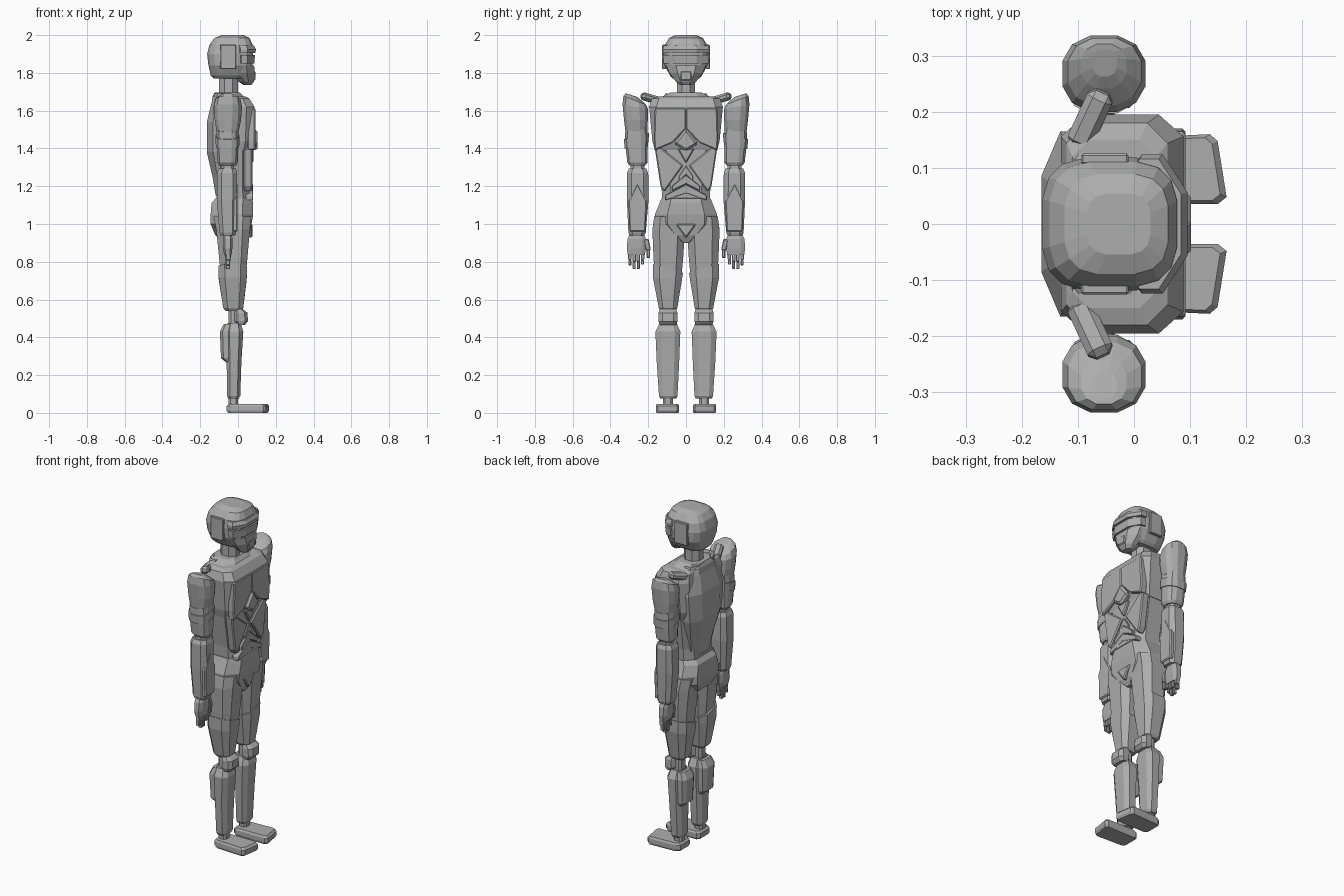
import bpy, bmesh, math
from mathutils import Matrix, Vector

grey = bpy.data.materials.new("light_grey_metal")
grey.diffuse_color = (0.42, 0.42, 0.42, 1)


def finish(name, bm, bevel=0):
    bmesh.ops.recalc_face_normals(bm, faces=bm.faces)
    me = bpy.data.meshes.new(name)
    bm.to_mesh(me)
    bm.free()
    me.materials.append(grey)
    ob = bpy.data.objects.new(name, me)
    bpy.context.collection.objects.link(ob)
    if bevel:
        m = ob.modifiers.new("bevel", 'BEVEL')
        m.width, m.segments = bevel, 1
    return ob


def ring(x0, x1, y0, y1, n, cx, cy):
    """Cross-section: chamfered rectangle (n = 8) or a squarish round (n > 8)."""
    if n == 8:
        ax, ay = (x1 - x0) * cx, (y1 - y0) * cy
        return [(x1, y0 + ay), (x1, y1 - ay), (x1 - ax, y1), (x0 + ax, y1),
                (x0, y1 - ay), (x0, y0 + ay), (x0 + ax, y0), (x1 - ax, y0)]
    pts = []
    for i in range(n):
        a = 2 * math.pi * (i + .5) / n
        c, s = math.cos(a), math.sin(a)
        px, py = [math.copysign(abs(v) ** cx, v) for v in (c, s)]
        pts.append(((x0 + x1) / 2 + px * (x1 - x0) / 2, (y0 + y1) / 2 + py * (y1 - y0) / 2))
    return pts


def loft(name, secs, n=8, cx=.22, cy=.22, pair=False):
    """Stack of sections (z, x0, x1, y0, y1, [tilt: z rise per unit of y])."""
    for s in ((1, -1) if pair else (1,)):
        bm, rows = bmesh.new(), []
        for z, x0, x1, y0, y1, *t in secs:
            k, mid = (t[0] if t else 0), (y0 + y1) / 2
            rows.append([bm.verts.new((x, s * y, z + k * (y - mid)))
                         for x, y in ring(x0, x1, y0, y1, n, cx, cy)])
        for a, b in zip(rows, rows[1:]):
            for i in range(n):
                j = (i + 1) % n
                bm.faces.new((a[i], a[j], b[j], b[i]))
        bm.faces.new(rows[0])
        bm.faces.new(rows[-1])
        finish(name + ("" if not pair else "_left" if s > 0 else "_right"), bm)


def plate(name, pts, x0, x1, pair=False, bevel=.006):
    """Polygon in (y, z), extruded along x."""
    for s in ((1, -1) if pair else (1,)):
        bm = bmesh.new()
        a = [bm.verts.new((x0, s * y, z)) for y, z in pts]
        b = [bm.verts.new((x1, s * y, z)) for y, z in pts]
        bm.faces.new(a)
        bm.faces.new(b)
        for i in range(len(pts)):
            j = (i + 1) % len(pts)
            bm.faces.new((a[i], a[j], b[j], b[i]))
        finish(name + ("" if not pair else "_left" if s > 0 else "_right"), bm, bevel)


def box(name, c, size, rz=0, rx=0, bevel=.006, pair=True):
    for s in ((1, -1) if pair else (1,)):
        bm = bmesh.new()
        m = (Matrix.Translation((c[0], s * c[1], c[2])) @ Matrix.Rotation(s * rz, 4, 'Z')
             @ Matrix.Rotation(s * rx, 4, 'X') @ Matrix.Diagonal(Vector((*size, 1))))
        bmesh.ops.create_cube(bm, size=1, matrix=m)
        finish(name + ("" if not pair else "_left" if s > 0 else "_right"), bm, bevel)


# Head: helmet, brim, visor, jaw, ear covers
loft("helmet", [(1.77, -.13, .05, -.07, .07), (1.785, -.145, .065, -.085, .085),
                (1.84, -.158, .078, -.115, .115), (1.90, -.165, .082, -.12, .12),
                (1.95, -.152, .078, -.112, .112), (1.985, -.125, .062, -.09, .09),
                (2.0, -.085, .03, -.055, .055)], n=16, cx=.62)
loft("brim", [(1.905, -.03, .092, -.122, .122), (1.925, -.03, .095, -.124, .124),
              (1.945, -.03, .084, -.116, .116)], cx=.35, cy=.27)
loft("visor", [(1.85, -.02, .086, -.118, .118), (1.895, -.02, .09, -.122, .122)], cx=.35, cy=.27)
loft("jaw", [(1.735, .03, .07, -.03, .03), (1.755, .0, .085, -.055, .055),
             (1.80, -.03, .09, -.088, .088), (1.84, -.03, .085, -.105, .105)], cx=.35, cy=.25)
box("ear_cover", (-.052, .116, 1.885), (.085, .02, .13), bevel=.004)
box("mouth_guard", (.08, 0, 1.785), (.025, .06, .05), pair=False)
# Neck and collar
loft("neck", [(1.62, -.10, 0, -.047, .047), (1.80, -.10, 0, -.047, .047)], n=8, cx=.28, cy=.28)
loft("collar", [(1.64, -.14, .05, -.14, .14), (1.675, -.135, .03, -.125, .125),
                (1.695, -.125, .01, -.085, .085)])
# Chest, back shell
loft("chest", [(1.39, -.11, .065, -.165, .165), (1.44, -.13, .082, -.178, .178),
               (1.62, -.13, .088, -.195, .195), (1.665, -.12, .06, -.18, .18),
               (1.675, -.11, .04, -.15, .15)], cx=.2, cy=.1)
loft("back_shell", [(1.15, -.118, -.03, -.09, .09), (1.25, -.135, -.03, -.11, .11),
                    (1.38, -.165, -.03, -.15, .15), (1.54, -.165, -.03, -.165, .165),
                    (1.69, -.128, -.05, -.11, .11)], cx=.25, cy=.24)
plate("breast_plate", [(0, 1.505), (.07, 1.43), (.165, 1.39), (.17, 1.45), (.165, 1.615), (0, 1.615)],
      .05, .092, pair=True)
plate("sternum_point", [(0, 1.51), (.065, 1.425), (0, 1.385), (-.065, 1.425)], .05, .102, bevel=.012)
# Abdomen with crossing plates
loft("abdomen", [(1.12, -.115, .066, -.125, .125), (1.2, -.11, .062, -.13, .13),
                 (1.41, -.12, .066, -.165, .165)], cy=.18)
plate("flank_plate", [(.165, 1.40), (.14, 1.41), (.015, 1.31), (.115, 1.17), (.135, 1.2)], .03, .076, pair=True)
plate("upper_belly", [(.045, 1.40), (0, 1.32), (-.045, 1.40)], .04, .082)
for i in range(3):
    t, w = 1.31 - .05 * i, .038 + .036 * i
    plate(f"belly_chevron_{i + 1}", [(0, t), (w, t - .058), (w, t - .085), (0, t - .048),
                                     (-w, t - .085), (-w, t - .058)], .04, .074 + .003 * i, bevel=.003)
plate("lower_belly", [(0, 1.175), (.11, 1.135), (-.11, 1.135)], .04, .079, bevel=.003)
# Pelvis
loft("pelvis", [(.90, -.06, .04, -.02, .02), (.94, -.12, .06, -.09, .09), (1.0, -.145, .072, -.165, .165),
                (1.05, -.145, .08, -.165, .165), (1.11, -.14, .08, -.14, .14),
                (1.135, -.12, .076, -.13, .13)], cx=.25, cy=.2)
plate("crotch_plate", [(.055, 1.0), (0, .925), (-.055, 1.0)], .03, .077)
# Legs
loft("thigh", [(.72, -.09, .04, .024, .165), (.82, -.1, .05, .015, .172), (.97, -.115, .063, .005, .178),
               (1.04, -.13, .07, .02, .168)], pair=True)
loft("thigh_guard", [(.54, -.066, .018, .055, .135), (.555, -.078, .028, .046, .144),
                     (.71, -.102, .046, .022, .175, .1), (.765, -.104, .048, .016, .176, .3)],
     pair=True)
loft("knee_joint", [(.45, -.05, .01, .065, .125), (.56, -.05, .01, .065, .125)], pair=True)
loft("knee_cap", [(.465, .0, .035, .052, .138), (.485, -.02, .053, .045, .146),
                  (.53, -.02, .05, .045, .146), (.55, -.015, .025, .052, .138)], pair=True)
loft("shin", [(.075, -.052, .003, .052, .135), (.09, -.058, .012, .045, .143), (.27, -.06, .018, .036, .155),
              (.43, -.065, .028, .03, .162), (.475, -.055, .015, .05, .14)], pair=True)
loft("calf", [(.265, -.06, -.03, .055, .135), (.29, -.09, -.03, .045, .147),
              (.43, -.096, -.03, .04, .152), (.47, -.075, -.03, .05, .14)], pair=True)
loft("ankle", [(.03, -.05, .0, .07, .122), (.085, -.05, .0, .07, .122)], pair=True)
for s, side in ((1, "left"), (-1, "right")):
    bm = bmesh.new()
    outline = [(-.06, .05), (-.045, .036), (.15, .036), (.165, .048), (.149, .148), (.135, .16),
               (-.04, .152), (-.06, .137)]
    rows = []
    for z, k in ((0, .93), (.012, 1), (.036, 1), (.048, .9)):
        rows.append([bm.verts.new((.05 + (x - .05) * k, s * (.098 + (y - .098) * k), z)) for x, y in outline])
    for a, b in zip(rows, rows[1:]):
        for i in range(8):
            bm.faces.new((a[i], a[i - 1], b[i - 1], b[i]))
    bm.faces.new(rows[0])
    bm.faces.new(rows[-1])
    finish("foot_" + side, bm)
# Arms
loft("shoulder_cap", [(1.49, -.115, .005, .205, .322, -.1), (1.55, -.125, .018, .2, .33),
                      (1.62, -.13, .023, .198, .338, .2), (1.655, -.12, .015, .21, .333, .38),
                      (1.675, -.095, -.012, .24, .322, .4), (1.682, -.075, -.03, .262, .312, .3)],
     n=12, cx=.85, pair=True)
loft("upper_arm", [(1.31, -.1, -.008, .215, .3), (1.325, -.11, 0, .203, .312),
                   (1.44, -.116, .004, .2, .325, -.1), (1.505, -.115, .004, .203, .324, -.3)],
     n=12, cx=.75, pair=True)
loft("arm_band", [(1.415, -.119, .008, .196, .327, -.25), (1.465, -.121, .01, .195, .33, -.25)],
     n=12, cx=.75, pair=True)
box("collar_bone", (-.078, .187, 1.665), (.048, .11, .04), rz=math.radians(-25), rx=math.radians(15), bevel=.012)
loft("elbow", [(1.27, -.09, -.02, .22, .295), (1.33, -.09, -.02, .22, .295)], pair=True)
loft("forearm", [(.94, -.092, -.015, .22, .3), (.955, -.098, -.01, .213, .305), (1.13, -.112, -.004, .198, .313),
                 (1.27, -.11, -.004, .2, .313), (1.293, -.1, -.012, .21, .303)], pair=True)
plate("forearm_plate", [(.215, .96), (.3, .96), (.305, 1.12), (.258, 1.22), (.207, 1.12)], -.03, -.002, pair=True)
# Hands
loft("palm", [(.835, -.072, -.035, .218, .308), (.87, -.08, -.03, .212, .313),
              (.92, -.08, -.028, .212, .31), (.95, -.078, -.035, .225, .295)], pair=True)
for i, low in enumerate((.785, .76, .76, .78)):
    y, mid = .23 + .0225 * i, (low + .84) / 2
    box(f"finger_upper_{i + 1}", (-.052, y, (mid + .84) / 2), (.026, .019, .84 - mid), bevel=.003)
    box(f"finger_tip_{i + 1}", (-.054, y, (mid + low) / 2), (.022, .016, mid - low - .003), bevel=.003)
box("thumb_base", (-.05, .205, .89), (.03, .026, .06), rx=math.radians(-12), bevel=.004)
box("thumb_tip", (-.05, .199, .845), (.024, .019, .05), bevel=.004)
